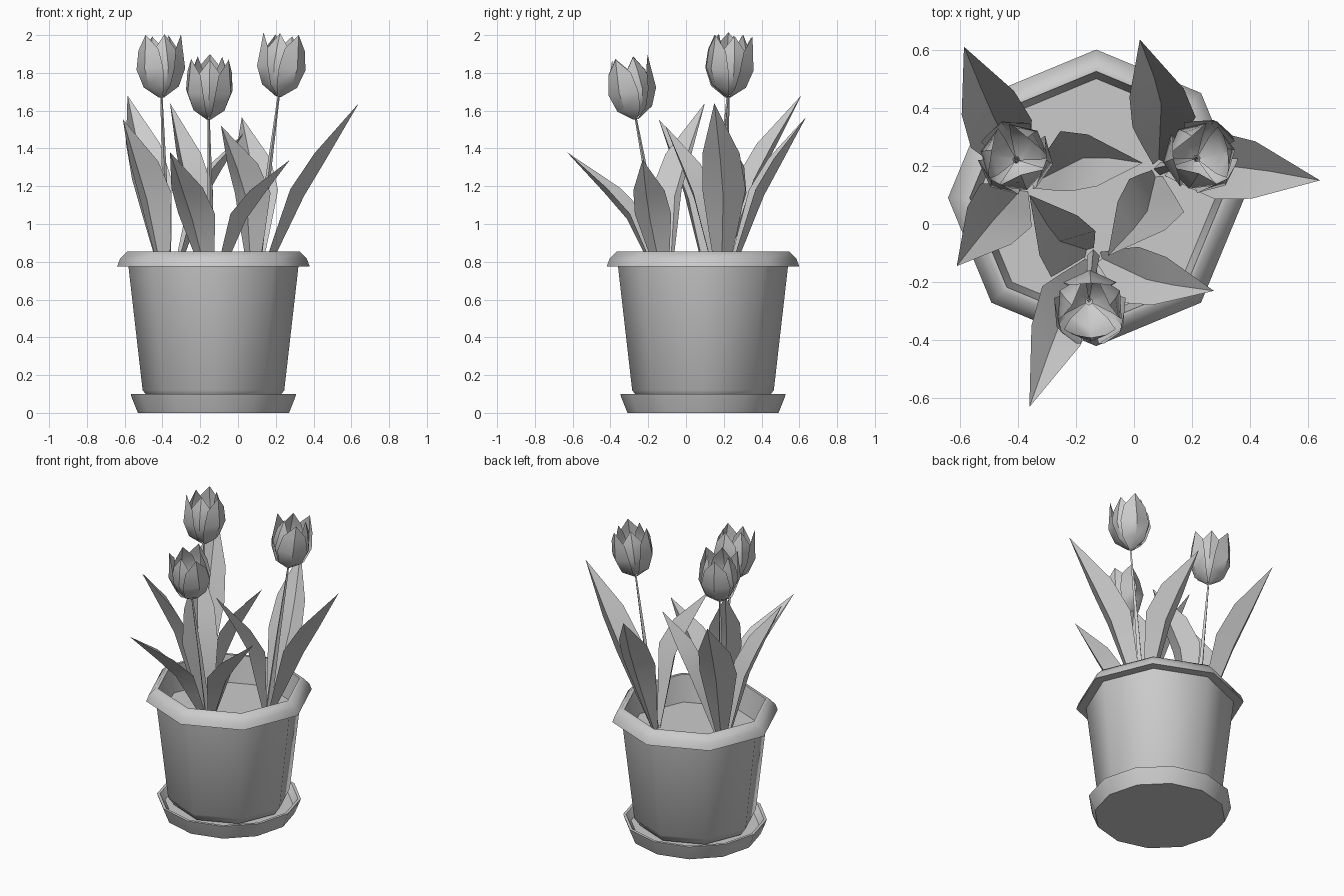
import bpy, bmesh
from math import sin, cos, pi, radians
from mathutils import Vector

old = bpy.data.objects.get("Cube")
if old:
    bpy.data.objects.remove(old, do_unlink=True)

grey = bpy.data.materials.new("plain_grey")
grey.use_nodes = True
grey.diffuse_color = (0.6, 0.6, 0.6, 1)
grey.node_tree.nodes["Principled BSDF"].inputs["Base Color"].default_value = (0.6, 0.6, 0.6, 1)

CX, CY = -0.13, 0.09      # pot axis
SOIL = 0.68


def finish(name, bm, angle=50, recalc=True):
    if recalc:
        bmesh.ops.recalc_face_normals(bm, faces=bm.faces)
    mesh = bpy.data.meshes.new(name)
    bm.to_mesh(mesh)
    bm.free()
    mesh.materials.append(grey)
    obj = bpy.data.objects.new(name, mesh)
    bpy.context.collection.objects.link(obj)
    bpy.ops.object.select_all(action='DESELECT')
    obj.select_set(True)
    bpy.context.view_layer.objects.active = obj
    bpy.ops.object.shade_smooth_by_angle(angle=radians(angle))
    return obj


def bridge(bm, a, b, closed=False):
    """Join two rows of vertices with quads."""
    n = len(a)
    for i in range(n if closed else n - 1):
        j = (i + 1) % n
        bm.faces.new((a[i], a[j], b[j], b[i]))


def lathe(name, profile, sides):
    """Turn a (radius, height) profile round the pot axis, capping both ends."""
    bm = bmesh.new()
    rings = [[bm.verts.new((CX + r * cos(2 * pi * i / sides), CY + r * sin(2 * pi * i / sides), z))
              for i in range(sides)] for r, z in profile]
    for a, b in zip(rings, rings[1:]):
        bridge(bm, a, b, True)
    bm.faces.new(rings[0])
    bm.faces.new(rings[-1])
    return finish(name, bm)


def leaf(name, base, mid, tip, width):
    """Folded blade: narrow foot, broad middle, pointed end."""
    bm = bmesh.new()
    base, mid, tip = Vector(base), Vector(mid), Vector(tip)
    head = Vector((tip.x - base.x, tip.y - base.y, 0)).normalized()
    side = Vector((-head.y, head.x, 0))
    out = (head - Vector((0, 0, 0.5))).normalized()
    stations = ((base, 0.2), (base.lerp(mid, 0.5), 0.66), (mid.lerp(base, 0.1), 1.0),
                (mid.lerp(tip, 0.33), 0.86))
    rows = []
    for p, w in stations:
        half = side * width * w / 2
        fold = out * width * w * 0.16
        rows.append([bm.verts.new(p + v) for v in (half - fold, fold, -half - fold)])
    for a, b in zip(rows, rows[1:]):
        bridge(bm, a, b)
    end = bm.verts.new(tip)
    for i in range(2):
        bm.faces.new((rows[-1][i], rows[-1][i + 1], end))
    finish(name, bm)


def stem(name, base, top):
    """Tapered stalk with a gentle bow."""
    bm = bmesh.new()
    base, top = Vector(base), Vector(top)
    rings = []
    for t, r in ((0, 0.022), (0.5, 0.014), (1, 0.006)):
        p = base.lerp(top, t) + Vector((0, 0, 0.08 * t * (1 - t)))
        rings.append([bm.verts.new(p + Vector((r * cos(k * pi / 2), r * sin(k * pi / 2), 0)))
                      for k in range(4)])
    for a, b in zip(rings, rings[1:]):
        bridge(bm, a, b, True)
    finish(name, bm)


# Petal rows: radius, height, half spread in degrees
OUTER = ((0.015, 0, 58), (0.095, 0.055, 50), (0.132, 0.15, 46), (0.122, 0.25, 36))
INNER = ((0.012, 0.01, 58), (0.085, 0.06, 52), (0.12, 0.15, 50), (0.1, 0.25, 38))


def flower(name, foot, lean, turn):
    """Cup of three outer and three inner petals."""
    bm = bmesh.new()
    foot = Vector(foot)
    axis = Vector(lean + (1,)).normalized()
    rot = Vector((0, 0, 1)).rotation_difference(axis)
    for k in range(6):
        rows_in, tip_r = (OUTER, 0.115) if k % 2 else (INNER, 0.075)
        centre = radians(turn + 60 * k)

        def place(r, z, a):
            return bm.verts.new(foot + rot @ Vector((r * cos(a), r * sin(a), z)))

        rows = [[place(r * (1 if s == 0 else 0.97), z, centre + s * radians(spread))
                 for s in (-1, 0, 1)] for r, z, spread in rows_in]
        for a, b in zip(rows, rows[1:]):
            bridge(bm, a, b)
        end = place(tip_r, 0.33, centre)
        for i in range(2):
            bm.faces.new((rows[-1][i], rows[-1][i + 1], end))
    finish(name, bm, 40)


# Pot with overhanging rim, filled with soil
lathe("pot", [(0.34, 0.07), (0.36, 0.1), (0.375, 0.12), (0.45, 0.775), (0.51, 0.775),
              (0.495, 0.815), (0.455, 0.855), (0.435, 0.855), (0.41, SOIL)], 8)
# Saucer
lathe("saucer", [(0.4, 0), (0.432, 0.08), (0.438, 0.1), (0.42, 0.1), (0.39, 0.06)], 12)

# Plants: foot, flower position, flower lean, petal turn, leaves (middle, tip, width)
plants = {
    "right": ((0.09, 0.19), (0.215, 0.225, 1.675), (0.1, 0.06), 10, (
        ((0.34, 0.2, 1.22), (0.64, 0.15, 1.64), 0.23),
        ((0.1, 0.4, 1.22), (0.02, 0.635, 1.565), 0.22),
        ((0.06, 0.06, 1.2), (-0.09, -0.11, 1.52), 0.22))),
    "left": ((-0.37, 0.14), (-0.405, 0.22, 1.67), (-0.03, 0.06), 50, (
        ((-0.47, 0.03, 1.2), (-0.61, -0.145, 1.555), 0.23),
        ((-0.48, 0.36, 1.28), (-0.585, 0.61, 1.68), 0.23),
        ((-0.19, 0.23, 1.2), (0.03, 0.21, 1.48), 0.21))),
    "front": ((-0.14, -0.11), (-0.155, -0.265, 1.555), (0.02, -0.16), 30, (
        ((-0.24, -0.3, 1.08), (-0.36, -0.63, 1.38), 0.21),
        ((0.03, -0.19, 1.08), (0.275, -0.23, 1.34), 0.2),
        ((-0.24, -0.08, 1.22), (-0.36, 0.1, 1.64), 0.22))),
}
for label, (foot, top, lean, turn, leaves) in plants.items():
    stem(label + "_stem", foot + (SOIL,), top)
    flower(label + "_flower", top, lean, turn)
    for n, (mid, tip, width) in enumerate(leaves):
        # Start each blade slightly out from the stalk
        start = Vector(foot + (SOIL,))
        heading = Vector((tip[0] - foot[0], tip[1] - foot[1], 0)).normalized()
        leaf(f"{label}_leaf_{n + 1}", start + heading * 0.025, mid, tip, width)
